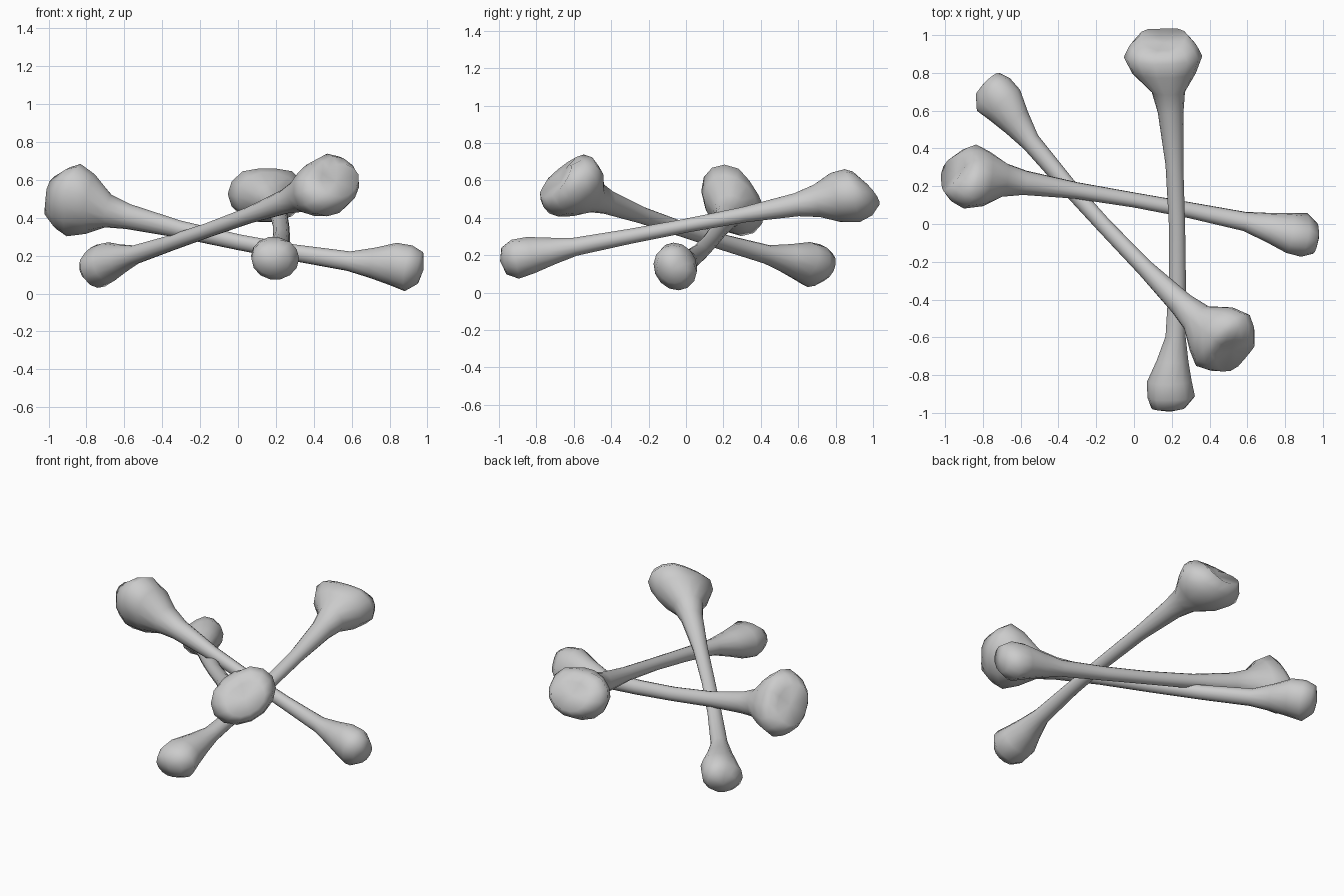
import bpy, bmesh, math
from mathutils import Vector

if "Cube" in bpy.data.objects:
    bpy.data.objects.remove(bpy.data.objects["Cube"])

SIDES = 14
# profile along the bone: fraction of length, bow, half width, half thickness
RINGS = [
    (0.000, -0.002, 0.125, 0.085),
    (0.022, -0.003, 0.180, 0.135),
    (0.050, -0.003, 0.208, 0.158),
    (0.095, 0.002, 0.168, 0.136),
    (0.145, 0.022, 0.088, 0.090),
    (0.200, 0.032, 0.068, 0.064),
    (0.340, 0.047, 0.047, 0.043),
    (0.500, 0.055, 0.043, 0.038),
    (0.650, 0.052, 0.045, 0.041),
    (0.800, 0.037, 0.053, 0.050),
    (0.865, 0.018, 0.084, 0.076),
    (0.920, 0.000, 0.118, 0.102),
    (0.962, 0.008, 0.126, 0.114),
    (0.992, -0.008, 0.090, 0.078),
]


def bone(name, big, small, wide):
    big, small = Vector(big), Vector(small)
    axis = small - big
    d = axis.normalized()
    w = Vector(wide)
    w = (w - d * w.dot(d)).normalized()
    v = d.cross(w)
    bm = bmesh.new()
    loops = []
    for i, (f, bow, hw, ht) in enumerate(RINGS):
        loop = []
        for k in range(SIDES):
            a = 2 * math.pi * k / SIDES
            c, s = math.cos(a), math.sin(a)
            # knobs and slanted face on the wide end
            push = 0.0
            if i < 3:
                push = 0.03 * s * (3 - i) / 2
            if i == 0:
                push += 0.028 * (1 - abs(c)) - 0.012
            # shallow groove on the upper side of both ends
            dent = 0.9 if (i <= 2 or i >= 12) and s > 0.95 else 1.0
            p = big + axis * f + w * (bow + hw * c) + v * (ht * s * dent) + d * push
            loop.append(bm.verts.new(p))
        loops.append(loop)
    for l0, l1 in zip(loops, loops[1:]):
        for k in range(SIDES):
            n = (k + 1) % SIDES
            bm.faces.new((l0[k], l0[n], l1[n], l1[k]))
    # caps: hollow on the wide end, rounded on the narrow end
    tips = [(loops[0], big + d * 0.025), (loops[-1], small + d * 0.004)]
    for loop, p in tips:
        tip = bm.verts.new(p)
        for k in range(SIDES):
            bm.faces.new((loop[k], loop[(k + 1) % SIDES], tip))
    bmesh.ops.recalc_face_normals(bm, faces=bm.faces)
    for face in bm.faces:
        face.smooth = True
    mesh = bpy.data.meshes.new(name)
    bm.to_mesh(mesh)
    bm.free()
    ob = bpy.data.objects.new(name, mesh)
    bpy.context.collection.objects.link(ob)
    return ob


# three crossed bones leaning on each other
bone("bone_left_right", (-0.965, 0.27, 0.51), (0.975, -0.075, 0.125), (0, 0.52, -0.85))
bone("bone_front_back", (0.155, 0.985, 0.545), (0.19, -0.99, 0.17), (1, 0, 0))
bone("bone_diagonal", (0.535, -0.69, 0.595), (-0.79, 0.745, 0.13), (-0.55, -0.65, -0.5))
